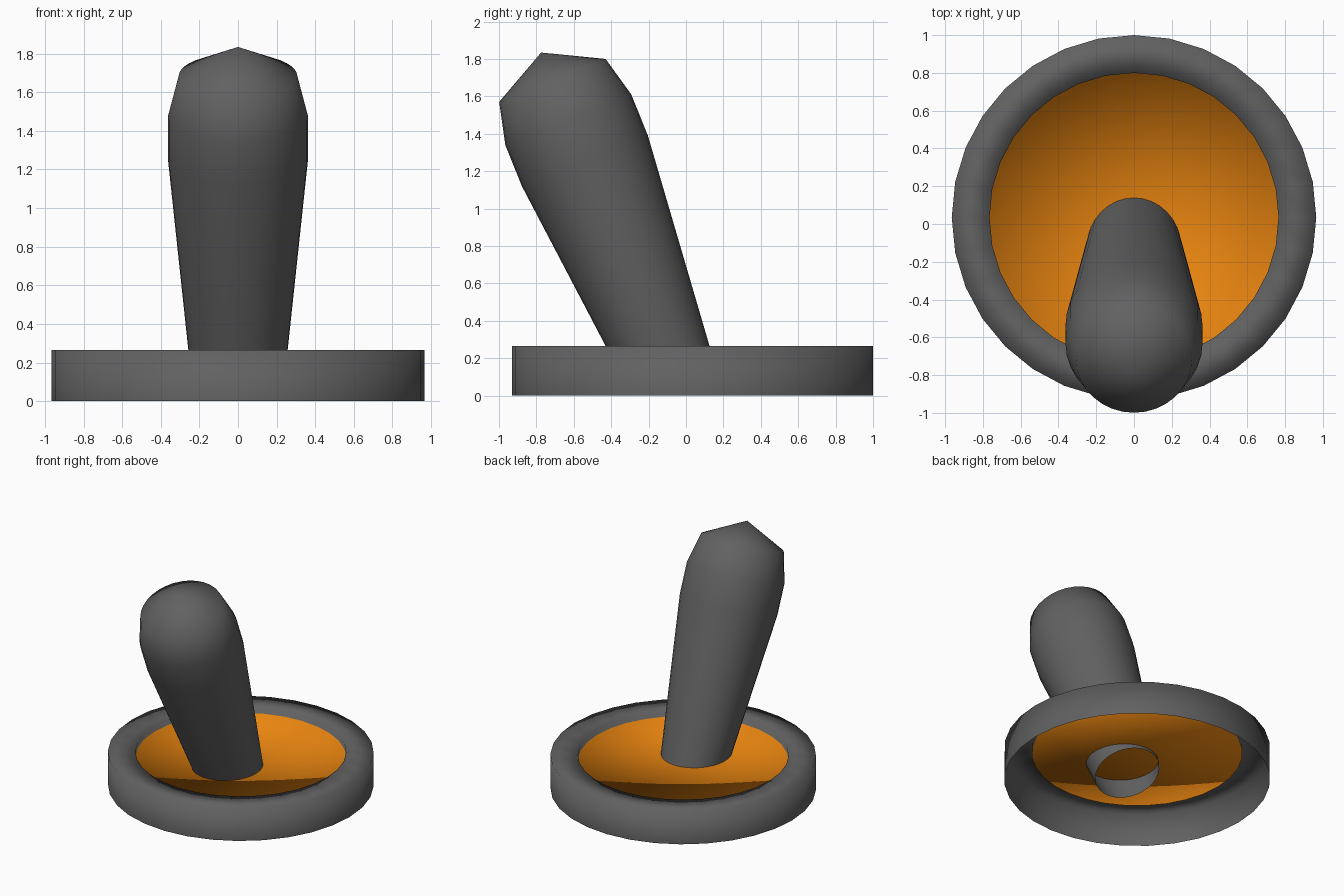
import bpy, bmesh, math
from mathutils import Matrix

if "Cube" in bpy.data.objects:
    bpy.data.objects.remove(bpy.data.objects["Cube"])

SIDES = 32


def material(name, rgb):
    m = bpy.data.materials.new(name)
    m.diffuse_color = (*rgb, 1)
    m.use_nodes = True
    m.node_tree.nodes["Principled BSDF"].inputs["Base Color"].default_value = m.diffuse_color
    return m


dark_grey = material("dark_grey", (0.12, 0.12, 0.12))
orange = material("orange", (0.80, 0.23, 0.005))


def lathe(name, profile, mats, matrix, fan_material=0):
    """Revolve (radius, height) points about z; close the last ring with a fan to its last point."""
    bm = bmesh.new()
    rings = []
    for r, z in profile[:-1]:
        rings.append([bm.verts.new((r * math.sin(i * math.tau / SIDES),
                                    r * math.cos(i * math.tau / SIDES), z))
                      for i in range(SIDES)])
    tip = bm.verts.new((0, 0, profile[-1][1]))
    for i in range(SIDES):
        j = (i + 1) % SIDES
        for a, b in zip(rings, rings[1:]):
            bm.faces.new((a[j], a[i], b[i], b[j]))
        bm.faces.new((rings[-1][j], rings[-1][i], tip)).material_index = fan_material
    for f in bm.faces:
        f.smooth = True
    bm.transform(matrix)
    mesh = bpy.data.meshes.new(name)
    bm.to_mesh(mesh)
    bm.free()
    for m in mats:
        mesh.materials.append(m)
    ob = bpy.data.objects.new(name, mesh)
    bpy.context.collection.objects.link(ob)
    return ob


# round base: open underneath, flat rim, orange sunken dish
lathe("base", [(0.965, 0), (0.965, 0.265), (0.765, 0.265), (0.765, 0.222), (0, 0.222)],
      [dark_grey, orange], Matrix.Translation((0, 0.035, 0)), 1)

# leaning stick: open lower end pokes through the dish, faceted rounded top
lean = Matrix.Translation((0, -0.076, 0.105)) @ Matrix.Rotation(math.radians(22), 4, 'X')
lathe("stick", [(0.24, 0), (0.363, 1.24), (0.363, 1.477), (0.307, 1.704), (0, 1.865)],
      [dark_grey], lean)
